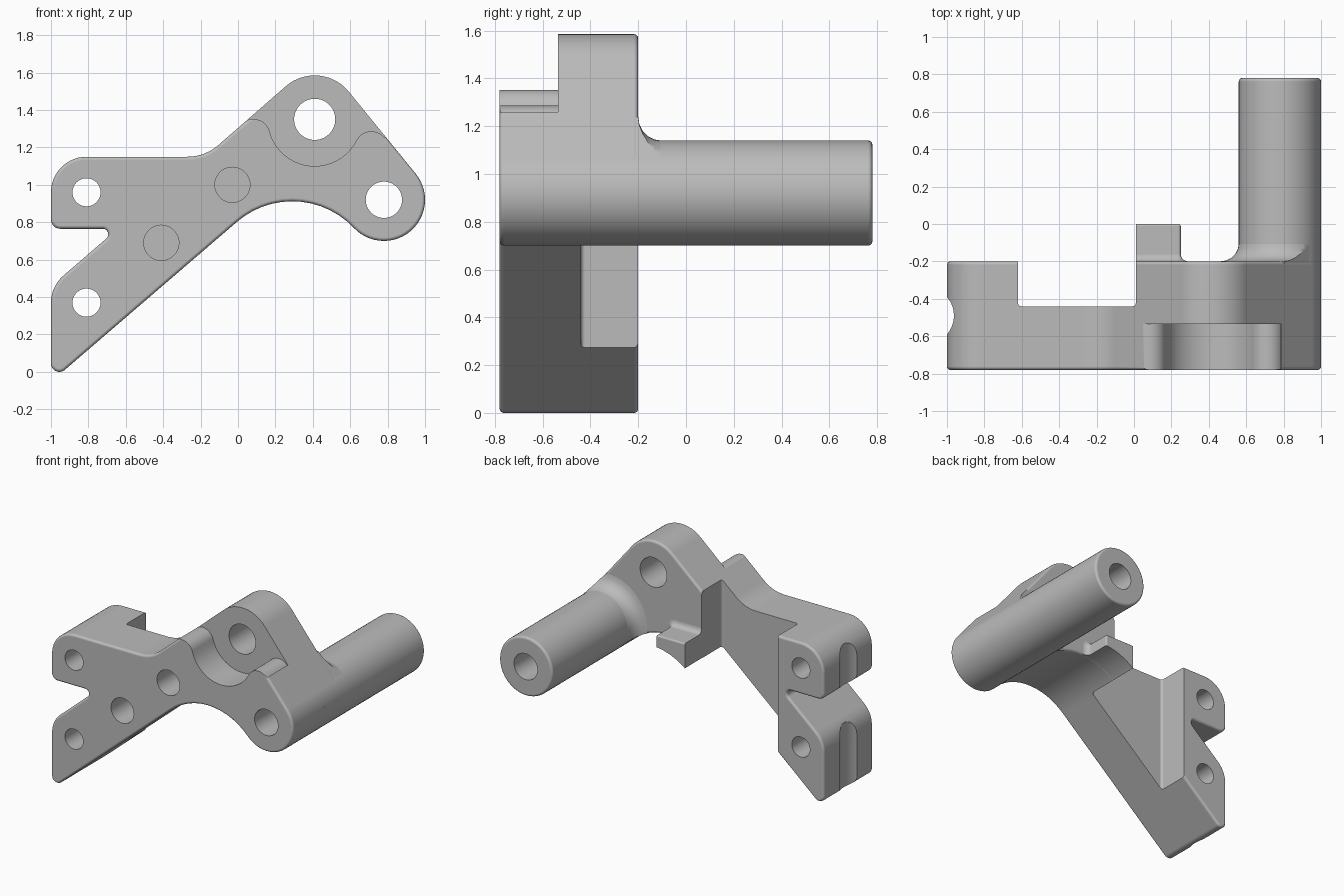
import bpy, bmesh
from math import sin, cos, radians, ceil

cube = bpy.data.objects.get("Cube")
if cube:
    bpy.data.objects.remove(cube)

grey = bpy.data.materials.new("plain grey")
grey.use_nodes = True
grey.diffuse_color = (0.5, 0.5, 0.5, 1)
grey.node_tree.nodes["Principled BSDF"].inputs["Base Color"].default_value = (0.5, 0.5, 0.5, 1)

FRONT, BACK, END = -0.78, -0.20, 0.78
EDGE = 0.018


def trace(arcs, inset):
    """Points along joined arcs (x, z, radius, start, end); clockwise arcs are convex."""
    pts = []
    for x, z, r, a, b in arcs:
        n = max(1, ceil(abs(b - a) / 7))
        rad = r - inset if b < a else r + inset
        if r == 0:
            rad = 0
        for i in range(n + 1):
            t = radians(a + (b - a) * i / n)
            pts.append((x + rad * cos(t), z + rad * sin(t)))
    return pts


def prism(name, arcs, rings):
    """Loft the outline through rings of (y, inset)."""
    bm = bmesh.new()
    loops = [[bm.verts.new((x, y, z)) for x, z in trace(arcs, inset)] for y, inset in rings]
    n = len(loops[0])
    for lo, hi in zip(loops, loops[1:]):
        for i in range(n):
            j = (i + 1) % n
            bm.faces.new((lo[i], lo[j], hi[j], hi[i]))
    bm.faces.new(loops[0])
    bm.faces.new(loops[-1])
    bmesh.ops.remove_doubles(bm, verts=bm.verts, dist=0.0005)
    bmesh.ops.recalc_face_normals(bm, faces=bm.faces)
    mesh = bpy.data.meshes.new(name)
    bm.to_mesh(mesh)
    bm.free()
    mesh.materials.append(grey)
    obj = bpy.data.objects.new(name, mesh)
    bpy.context.collection.objects.link(obj)
    return obj


def turn(y, r, d):
    """Quarter-round rings starting on a face: r > 0 rounds an edge, r < 0 fills a corner."""
    ts = [radians(a) for a in range(0, 91, 18)]
    return [(y + d * abs(r) * (1 - cos(t)), r * (1 - sin(t))) for t in ts]


def rounded_end(y):
    return turn(y, EDGE, -1)[::-1]


def disc(x, z, r):
    return [(x, z, r, 360, 0)]


def rectangle(x0, x1, z0, z1, r):
    return [(x0 + r, z0 + r, r, 270, 180), (x0 + r, z1 - r, r, 180, 90),
            (x1 - r, z1 - r, r, 90, 0), (x1 - r, z0 + r, r, 0, -90)]


def combine(obj, other, operation):
    mod = obj.modifiers.new("cut", "BOOLEAN")
    mod.operation, mod.solver, mod.object = operation, "EXACT", other
    bpy.context.view_layer.objects.active = obj
    bpy.ops.object.modifier_apply(modifier=mod.name)


# Side outline of the whole bracket, clockwise from the lower tip
outline = [
    (-0.955, 0.045, 0.045, -49, -180),
    (-0.81, 0.37, 0.19, 180, 131),
    (-0.724, 0.735, 0.03, -49, 90),
    (-0.95, 0.815, 0.05, -90, -180),
    (-0.81, 0.96, 0.19, 180, 90),
    (-0.27, 1.40, 0.25, 270, 311),
    (0.41, 1.35, 0.235, 131, 39),
    (0.78, 0.92, 0.22, 39, -136.8),
    (0.29, 0.46, 0.452, 43.2, 131),
]

# Scalloped recess around the upper boss
recess_shape = [
    (0.0816, 1.262, 0.09, 131, 15),
    (0.41, 1.35, 0.25, 195, 333),
    (0.713, 1.196, 0.09, 153, 40),
    (1.0, 1.437, 0, 0, 0), (1.0, 1.8, 0, 0, 0),
    (-0.2, 1.8, 0, 0, 0), (-0.2, 1.586, 0, 0, 0),
]

# Main parts
body = prism("bracket_body", outline, turn(FRONT, EDGE, 1) + rounded_end(BACK))
tube = prism("long_tube", disc(0.78, 0.92, 0.22), [(-0.4, 0)] + rounded_end(END))
collar = prism("tube_fillet", disc(0.78, 0.92, 0.219), [(-0.3, -0.1)] + turn(BACK, -0.1, 1))
ledge = prism("rear_ledge", rectangle(-0.1, 0.25, 0.7, 1.0, 0.015),
              [(-0.3, -0.04)] + turn(BACK, -0.04, 1) + turn(0, 0.012, -1)[::-1])

# Cutters
limit = prism("outline_limit", outline, [(-1, 0.001), (1, 0.001)])
gap = prism("rear_gap", rectangle(-0.62, 0.01, -1, 2, 0.03), turn(-0.44, EDGE, 1) + [(1, 0)])
recess = prism("front_recess", recess_shape, [(-1, 0), (-0.535, 0)])
bpy.ops.mesh.primitive_cylinder_add(vertices=64, radius=0.154, depth=4, location=(-1.117, -0.49, 0.6))
groove = bpy.context.object
groove.name = "side_groove"
bore = prism("tube_bore", disc(0.78, 0.92, 0.097), [(-1, 0), (1, 0)])
holes = [prism("through_hole", disc(x, z, r), [(-1, 0), (0.1, 0)])
         for x, z, r in ((0.41, 1.35, 0.11), (-0.81, 0.96, 0.075), (-0.81, 0.37, 0.075))]
pockets = [prism("blind_hole", disc(x, z, 0.094), [(-1, 0), (-0.54, 0)])
           for x, z in ((-0.03, 1.0), (-0.41, 0.69))]

for cutter in [gap, recess, groove, bore] + holes + pockets:
    combine(body, cutter, "DIFFERENCE")
combine(tube, bore, "DIFFERENCE")
combine(collar, limit, "INTERSECT")
combine(collar, bore, "DIFFERENCE")
combine(ledge, limit, "INTERSECT")
combine(ledge, gap, "DIFFERENCE")

for cutter in [limit, gap, recess, groove, bore] + holes + pockets:
    bpy.data.objects.remove(cutter)

# Smooth curves, crisp edges
for obj in (body, tube, collar, ledge):
    bpy.ops.object.select_all(action="DESELECT")
    obj.select_set(True)
    bpy.context.view_layer.objects.active = obj
    bpy.ops.object.shade_smooth_by_angle(angle=radians(32))
    normals = obj.modifiers.new("even shading", "WEIGHTED_NORMAL")
    normals.weight = 100
    normals.keep_sharp = True
